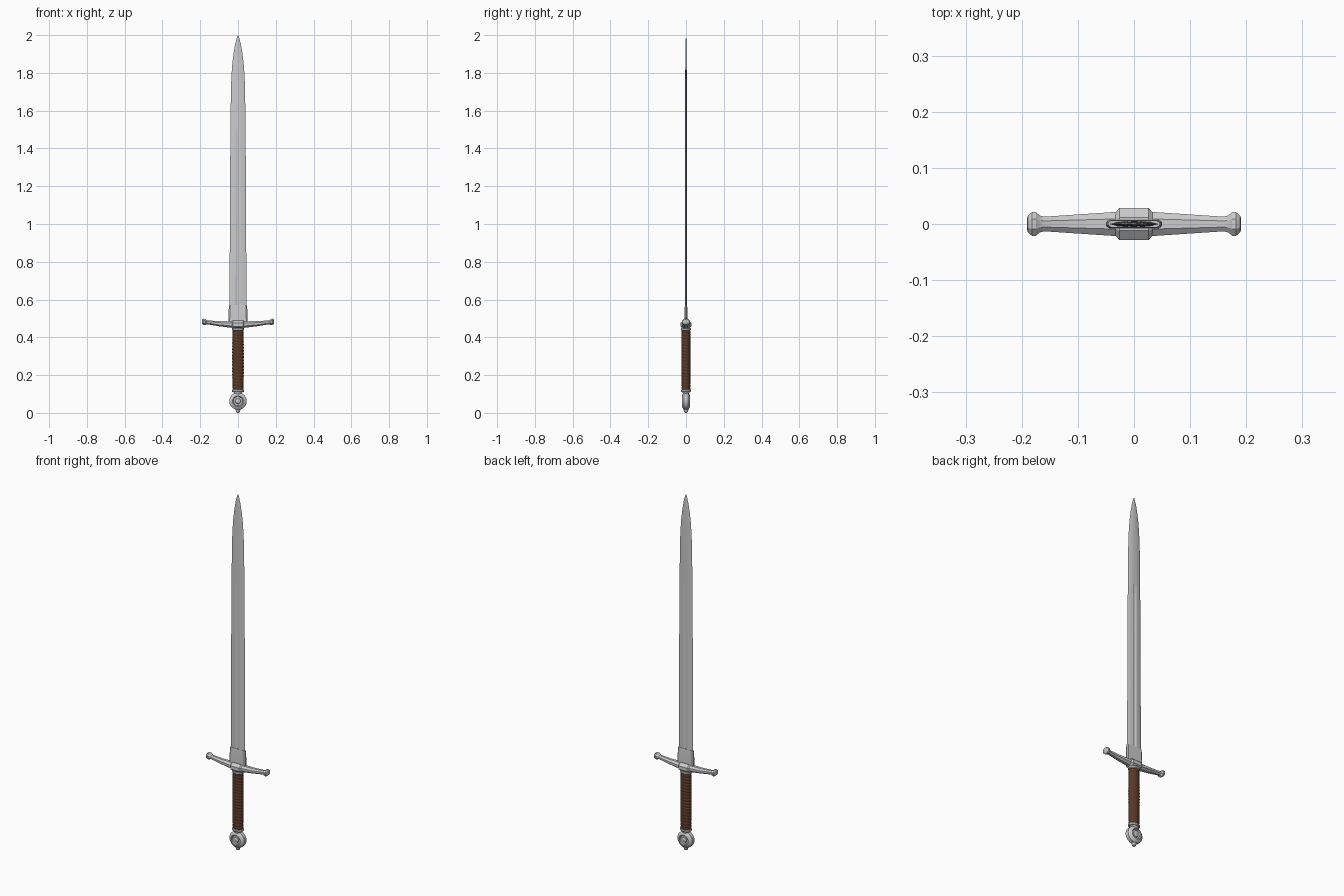
import bpy, bmesh, math
from math import sin, cos, pi

if "Cube" in bpy.data.objects:
    bpy.data.objects.remove(bpy.data.objects["Cube"])

LEATHER = bpy.data.materials.new("leather")
LEATHER.diffuse_color = (0.10, 0.04, 0.02, 1)
LEATHER.use_nodes = True
LEATHER.node_tree.nodes["Principled BSDF"].inputs["Base Color"].default_value = LEATHER.diffuse_color


def loft(name, rings, mat=None, angle=30, closed=False):
    """Skin a list of equal-length point rings; cap the ends unless closed."""
    bm = bmesh.new()
    vs = [[bm.verts.new(p) for p in r] for r in rings]
    n = len(vs[0])
    pairs = list(zip(vs, vs[1:])) + ([(vs[-1], vs[0])] if closed else [])
    for a, b in pairs:
        for i in range(n):
            j = (i + 1) % n
            bm.faces.new((a[i], a[j], b[j], b[i]))
    if not closed:
        bm.faces.new(vs[0][::-1])
        bm.faces.new(vs[-1])
    bmesh.ops.remove_doubles(bm, verts=bm.verts, dist=1e-5)
    bmesh.ops.recalc_face_normals(bm, faces=bm.faces)
    me = bpy.data.meshes.new(name)
    bm.to_mesh(me)
    bm.free()
    ob = bpy.data.objects.new(name, me)
    bpy.context.collection.objects.link(ob)
    if mat:
        me.materials.append(mat)
    bpy.ops.object.select_all(action='DESELECT')
    ob.select_set(True)
    bpy.context.view_layer.objects.active = ob
    bpy.ops.object.shade_smooth_by_angle(angle=math.radians(angle))
    return ob


def ellipse(z, rx, ry, n=32):
    return [(rx * cos(2 * pi * i / n), ry * sin(2 * pi * i / n), z) for i in range(n)]


def octagon(x, zc, ry, rz):
    k = 0.42
    pts = [(1, k), (k, 1), (-k, 1), (-1, k), (-1, -k), (-k, -1), (k, -1), (1, -k)]
    return [(x, a * ry, zc + b * rz) for a, b in pts]


# blade: bevelled edges with a fuller that fades out above the middle
def blade_ring(z, w, t, f):
    half = [(w, 0), (w * .62, t * .8), (w * .27, t), (w * .12, t * f), (0, t * f)]
    up = half + [(-x, y) for x, y in half[-2::-1]]
    return [(x, y, z) for x, y in up + [(x, -y) for x, y in up[-2:0:-1]]]


blade = [(.47, .045, .0055, .45), (.9, .0435, .0052, .45), (1.3, .0415, .005, .5),
         (1.5, .0400, .0048, .9), (1.56, .0395, .0047, 1.05), (1.7, .0375, .0044, 1.05),
         (1.78, .0350, .004, 1.05), (1.85, .0300, .0036, 1.05), (1.91, .0225, .003, 1.05),
         (1.955, .0145, .0022, 1.05), (1.985, .0065, .0012, 1.05), (2.0, .0008, .0003, 1.05)]
loft("blade", [blade_ring(*b) for b in blade], angle=12)

# sleeve around the blade root
def sleeve_ring(z, w, t):
    pts = [(w, t * .4), (w * .88, t), (-w * .88, t), (-w, t * .4)]
    return [(x, y, z) for x, y in pts + [(-x, -y) for x, y in pts]]


loft("blade_sleeve", [sleeve_ring(.465, .050, .0085), sleeve_ring(.55, .049, .0075),
                      sleeve_ring(.57, .046, .006)])

# crossguard: tapered octagonal arms rising to knobbed ends
arm = [(0, .467, .021, .018), (.04, .468, .021, .017), (.10, .472, .017, .0135),
       (.160, .479, .013, .0105), (.168, .480, .015, .012), (.175, .481, .021, .017),
       (.182, .482, .021, .017), (.189, .483, .015, .012), (.191, .483, .010, .008)]
stations = [(-x, z, a, b) for x, z, a, b in arm[:0:-1]] + arm
loft("crossguard", [octagon(*s) for s in stations], angle=25)

# chamfered block in the middle of the guard
block = [(-.034, .020, .017), (-.026, .0285, .023), (.026, .0285, .023), (.034, .020, .017)]
loft("guard_block", [octagon(x, .467, a, b) for x, a, b in block], angle=25)

# leather grip with a helical wrap
TURNS, STEPS, N = 20, 160, 32
grip = []
for s in range(STEPS + 1):
    t = s / STEPS
    swell = 1 + 0.06 * sin(pi * t)
    ring = []
    for i in range(N):
        a = 2 * pi * i / N
        k = swell * (.93 + .07 * abs(sin(pi * (t * TURNS + i / N))))
        ring.append((.0295 * k * cos(a), .0235 * k * sin(a), .12 + .335 * t))
    grip.append(ring)
loft("grip", grip, LEATHER, 50)

# metal collars at both ends of the grip
for name, z in (("lower_collar", .110), ("upper_collar", .436)):
    prof = [(0, .93), (.003, 1.03), (.011, 1.03), (.014, .93)]
    loft(name, [ellipse(z + h, .031 * k, .0245 * k) for h, k in prof])

# neck joining the grip to the pommel
loft("pommel_neck", [ellipse(.09, .018, .016), ellipse(.104, .020, .017), ellipse(.112, .026, .021)])

# wheel pommel turned about the y axis, with sunken ring and boss on both faces
face = [(.0002, .0190), (.007, .0185), (.013, .0160), (.015, .0125), (.024, .0125),
        (.026, .0200), (.029, .0220), (.033, .0205), (.042, .0135), (.046, .0100)]
wheel = face + [(r, -y) for r, y in face[::-1]]
loft("pommel", [[(r * cos(2 * pi * i / 40), y, .062 + r * sin(2 * pi * i / 40))
                 for i in range(40)] for r, y in wheel], angle=28)

# peen nut under the pommel
nut = [(0, .005), (.003, .009), (.010, .0105), (.013, .013), (.022, .013)]
loft("pommel_nut", [ellipse(z, r, r, 16) for z, r in nut])
